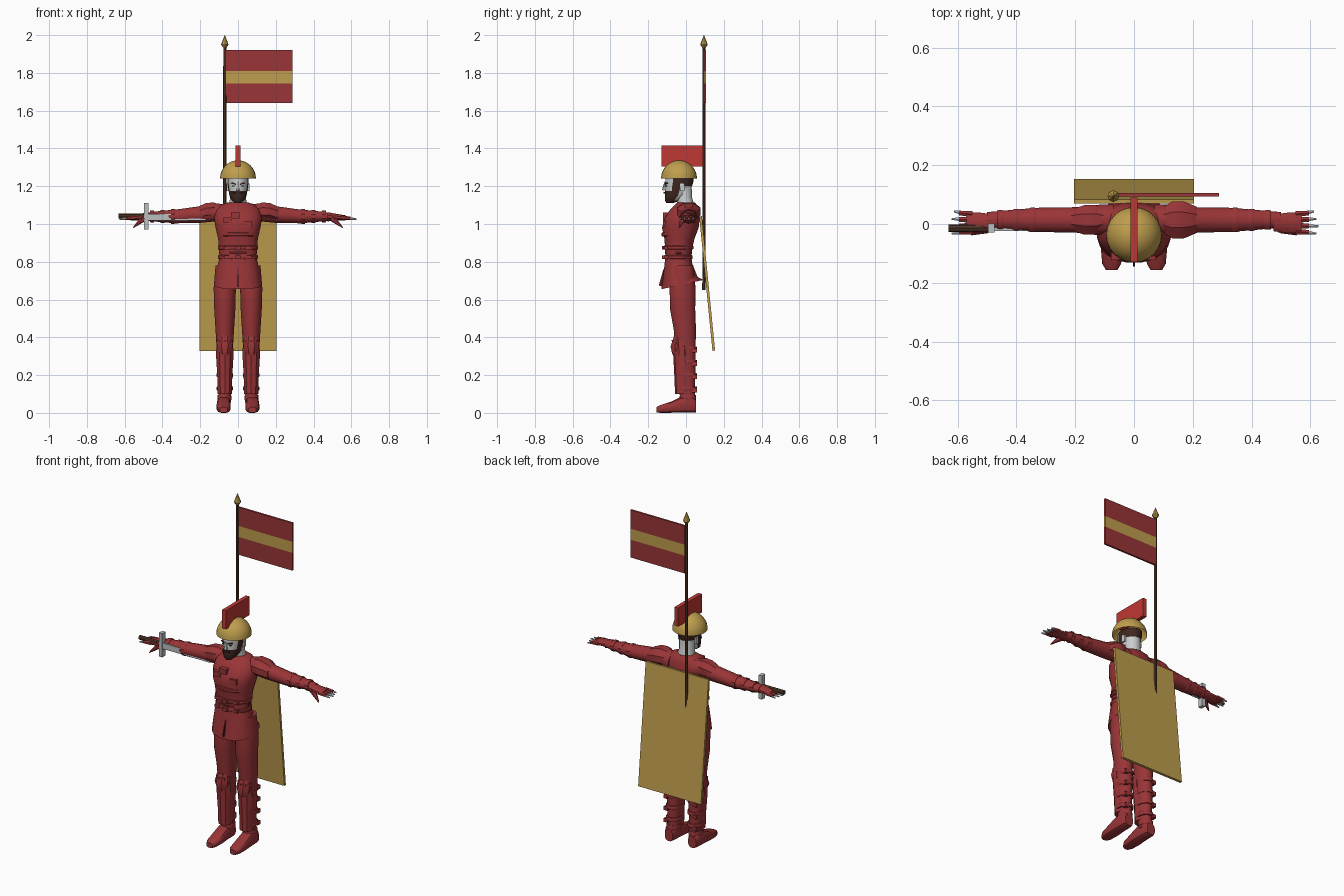
import bpy, bmesh, math
from mathutils import Vector

cube = bpy.data.objects.get("Cube")
if cube:
    bpy.data.objects.remove(cube)


def material(name, red, green, blue):
    m = bpy.data.materials.new(name)
    m.use_nodes = True
    m.diffuse_color = (red, green, blue, 1)
    m.node_tree.nodes["Principled BSDF"].inputs["Base Color"].default_value = m.diffuse_color
    return m


RED = material("dark red cloth", .32, .035, .038)
CREST = material("bright red crest", .52, .04, .034)
GOLD = material("gold", .52, .34, .075)
SKIN = material("pale skin", .6, .62, .62)
HAIR = material("dark brown hair", .05, .02, .014)
WOOD = material("brown wood", .085, .04, .022)
STEEL = material("steel", .5, .52, .53)
SHADE = material("deep red trim", .13, .014, .016)


def finish(bm, name, *mats, smooth=True):
    bmesh.ops.recalc_face_normals(bm, faces=bm.faces)
    mesh = bpy.data.meshes.new(name)
    bm.to_mesh(mesh)
    bm.free()
    for mat in mats:
        mesh.materials.append(mat)
    ob = bpy.data.objects.new(name, mesh)
    bpy.context.collection.objects.link(ob)
    if smooth:
        bpy.ops.object.select_all(action="DESELECT")
        ob.select_set(True)
        bpy.context.view_layer.objects.active = ob
        bpy.ops.object.shade_smooth_by_angle(angle=math.radians(35))
    return ob


def loft(name, *rings, mats=(RED,), axis="z", across=0, sides=16, power=1, side=1, edit=None):
    """Skin rounded rings, each (position, centre, half width, half depth), along an axis."""
    bm = bmesh.new()
    loops = []
    for along, centre, width, depth in rings:
        loop = []
        for i in range(sides):
            angle = math.tau * (i + .5) / sides
            c, s = math.cos(angle), math.sin(angle)
            u = across + width * math.copysign(abs(c) ** power, c)
            v = centre + depth * math.copysign(abs(s) ** power, s)
            x, y, z = {"x": (along, u, v), "y": (u, along, v), "z": (u, v, along)}[axis]
            loop.append(bm.verts.new((x * side, y, z)))
        loops.append(loop)
    for low, high in zip(loops, loops[1:]):
        for i in range(sides):
            j = (i + 1) % sides
            bm.faces.new((low[i], low[j], high[j], high[i]))
    bm.faces.new(loops[0])
    bm.faces.new(loops[-1])
    if edit:
        edit(bm)
    return finish(bm, name, *mats)


def band(name, along, centre, width, depth, half=.011, **options):
    """A strap wrapped round a limb or the body, with chamfered edges."""
    rings = [(along + k * half, centre, width * slim, depth * slim)
             for k, slim in ((-1, .96), (-.6, 1), (.6, 1), (1, .96))]
    return loft(name, *rings, **options)


def box(name, centre, size, mat=RED, tilt=0, roll=0):
    bm = bmesh.new()
    bmesh.ops.create_cube(bm, size=1)
    bmesh.ops.scale(bm, vec=Vector(size), verts=bm.verts)
    ob = finish(bm, name, mat, smooth=False)
    ob.location = centre
    ob.rotation_euler = (tilt, roll, -roll)
    return ob


def rod(name, start, end, base, tip, mat=RED, sides=8):
    a, b = Vector(start), Vector(end)
    bm = bmesh.new()
    bmesh.ops.create_cone(bm, cap_ends=True, segments=sides, radius1=base, radius2=tip, depth=(b - a).length)
    ob = finish(bm, name, mat)
    ob.location = (a + b) / 2
    ob.rotation_mode = "QUATERNION"
    ob.rotation_quaternion = (b - a).to_track_quat("Z", "Y")
    return ob


# Banner: pole, spear tip and striped flag
def on_pole(z):
    return (-.07, .095, z)


rod("banner_pole", on_pole(.65), on_pole(1.95), .009, .008, WOOD)
rod("banner_tip_base", on_pole(1.935), on_pole(1.95), .01, .02, GOLD)
rod("banner_tip", on_pole(1.95), on_pole(2), .02, .001, GOLD)
flag_edges = (1.64, 1.745, 1.81, 1.92)
for low, high, mat in zip(flag_edges, flag_edges[1:], (RED, GOLD, RED)):
    box("flag_stripe", (.112, .1, (low + high) / 2), (.355, .012, high - low), mat)

# Cape board hanging at a slant
box("cape", (0, .112, .685), (.41, .014, .715), GOLD, tilt=.098)

# Helmet dome and crest
bm = bmesh.new()
bmesh.ops.create_uvsphere(bm, u_segments=24, v_segments=16, radius=.095)
cut = bmesh.ops.bisect_plane(bm, geom=bm.verts[:] + bm.edges[:] + bm.faces[:],
                             plane_co=(0, 0, 0), plane_no=(0, 0, 1), clear_inner=True)
rim = [e for e in cut["geom_cut"] if isinstance(e, bmesh.types.BMEdge)]
bmesh.ops.holes_fill(bm, edges=rim, sides=0)
finish(bm, "helmet", GOLD).location = (0, -.037, 1.242)
box("helmet_crest", (0, -.02, 1.36), (.024, .22, .11), CREST)


# Head, with beard and hair chosen by position
def paint_head(bm):
    for face in bm.faces:
        c = face.calc_center_median()
        beard = c.z < 1.163 and c.y < -.05
        sideburn = c.z > 1.14 and -.075 < c.y < -.03
        back = c.z > 1.205 and c.y > -.04
        face.material_index = int(beard or sideburn or back)


loft("head", (1.112, -.085, .018, .02), (1.125, -.07, .034, .043), (1.15, -.052, .046, .06),
     (1.175, -.045, .05, .066), (1.2, -.04, .054, .073), (1.225, -.035, .057, .075),
     (1.25, -.035, .058, .076), mats=(SKIN, HAIR), sides=20, edit=paint_head)
loft("neck", (1.05, 0, .06, .05), (1.1, 0, .05, .045), (1.14, -.01, .042, .043),
     (1.22, -.015, .045, .045), mats=(SKIN,))
rod("nose", (0, -.117, 1.178), (0, -.108, 1.225), .011, .005, SKIN, sides=6)
box("moustache", (0, -.112, 1.166), (.046, .012, .009), HAIR)
for s in (-1, 1):
    box("eyebrow", (s * .022, -.104, 1.214), (.026, .012, .007), HAIR, roll=-s * .25)
    box("eye", (s * .021, -.104, 1.202), (.014, .009, .005), HAIR)
    box("ear", (s * .055, -.02, 1.195), (.01, .022, .04), SKIN)

# Jacket with straps, buckles and patches
loft("torso", (.78, -.04, .1, .07), (.85, -.04, .1, .07), (.92, -.035, .106, .08), (.98, -.03, .12, .098),
     (1.03, -.02, .128, .094), (1.075, -.01, .118, .076), (1.105, 0, .085, .055), (1.115, 0, .05, .045),
     sides=20, power=.85)
for z, depth in ((.825, .076), (.875, .08), (.945, .09)):
    band("torso_strap", z, -.04, .108, depth, sides=20)
band("waist_sash", .85, -.04, .102, .073, mats=(SHADE,), sides=20)
for x in (-.06, 0, .06):
    for z in (.825, .875):
        box("strap_buckle", (x, abs(x) / 4 - .118, z), (.028, .02, .018))
for x, z in ((-.055, 1.02), (.05, 1), (-.015, 1.045)):
    box("chest_patch", (x, -.108, z), (.045, .03, .03))


# Skirt with a hem rising toward the back
def slant_hem(bm):
    for v in bm.verts:
        if v.co.z < .7:
            v.co.z += .22 * (v.co.y + .13)


loft("tunic_skirt", (.655, -.02, .128, .112), (.72, -.03, .12, .092), (.79, -.04, .107, .074),
     (.82, -.04, .1, .07), sides=20, power=.85, edit=slant_hem)
box("skirt_split", (0, -.122, .715), (.006, .02, .09), SHADE, tilt=-.28)

for s, label in ((1, "left_"), (-1, "right_")):
    # Trousers
    loft(label + "leg", (.78, -.02, .05, .06), (.66, -.018, .06, .07), (.55, -.018, .057, .068),
         (.44, -.006, .05, .06), (.36, -.004, .045, .056), (.27, 0, .042, .052), (.15, .004, .036, .045),
         (.05, .01, .032, .038), across=.07, side=s)

    # Greave, knee guard and straps
    loft(label + "greave", (.1, -.016, .04, .042), (.2, -.018, .042, .044), (.31, -.022, .049, .046),
         (.385, -.026, .045, .05), across=.07, side=s, sides=10)
    loft(label + "knee_guard", (.31, -.04, .03, .035), (.35, -.042, .045, .043), (.405, -.032, .035, .035),
         across=.07, side=s, sides=8)
    for k in range(4):
        z = .13 + .07 * k
        band(label + "greave_strap", z, .004, .044, .055, across=.07, side=s)
        box(label + "strap_knot", (s * .095, .045, z - .01), (.022, .024, .022))

    # Boot
    loft(label + "boot", (-.157, .016, .02, .015), (-.135, .021, .033, .021), (-.08, .03, .038, .03),
         (-.03, .042, .036, .042), (.035, .045, .034, .045), (.052, .035, .026, .034),
         axis="y", across=.076, power=.7, side=s, sides=12)
    band(label + "boot_cuff", .08, .01, .038, .044, half=.015, across=.072, side=s)

    # Sleeve, shoulder guard and bracer bands
    arm = dict(axis="x", across=.014, side=s)
    loft(label + "arm", (.07, 1.045, .055, .06), (.13, 1.062, .052, .05), (.2, 1.05, .044, .045),
         (.33, 1.04, .042, .037), (.4, 1.04, .036, .031), (.5, 1.038, .027, .02), **arm)
    flare = .068 if s > 0 else .054
    loft(label + "shoulder_guard", (.09, 1.06, flare * .6, .045), (.13, 1.068, flare, .05),
         (.17, 1.065, flare, .049), (.215, 1.05, flare * .7, .044), sides=8, **arm)
    for x, radius in ((.345, .044), (.4, .039), (.455, .035)):
        band(label + "bracer_band", x, 1.04, radius, radius * .9, sides=10, **arm)

    # Glove, bare fingers and hanging thumb
    loft(label + "glove", (.475, 1.038, .03, .024), (.52, 1.036, .036, .018), (.57, 1.032, .038, .014),
         axis="x", across=.004, side=s, sides=10)
    for k in range(4):
        y = .02 * k - .026
        reach = .628 - .008 * abs(k - 1)
        rod(label + "finger", (s * .56, y, 1.032), (s * reach, y * 1.25, 1.026), .01, .004, SKIN, sides=6)
        rod(label + "finger_sleeve", (s * .55, y, 1.033), (s * .595, y * 1.1, 1.03), .012, .009, sides=6)
    rod(label + "thumb", (s * .5, -.015, 1.03), (s * .553, -.036, .982), .018, .003, sides=6)

# Sword held along the right arm
rod("sword_grip", (-.632, -.014, 1.042), (-.49, -.014, 1.042), .013, .013, WOOD)
box("sword_guard", (-.486, -.014, 1.04), (.022, .03, .14), STEEL)
box("sword_blade", (-.33, -.018, 1.036), (.32, .012, .034), STEEL)
